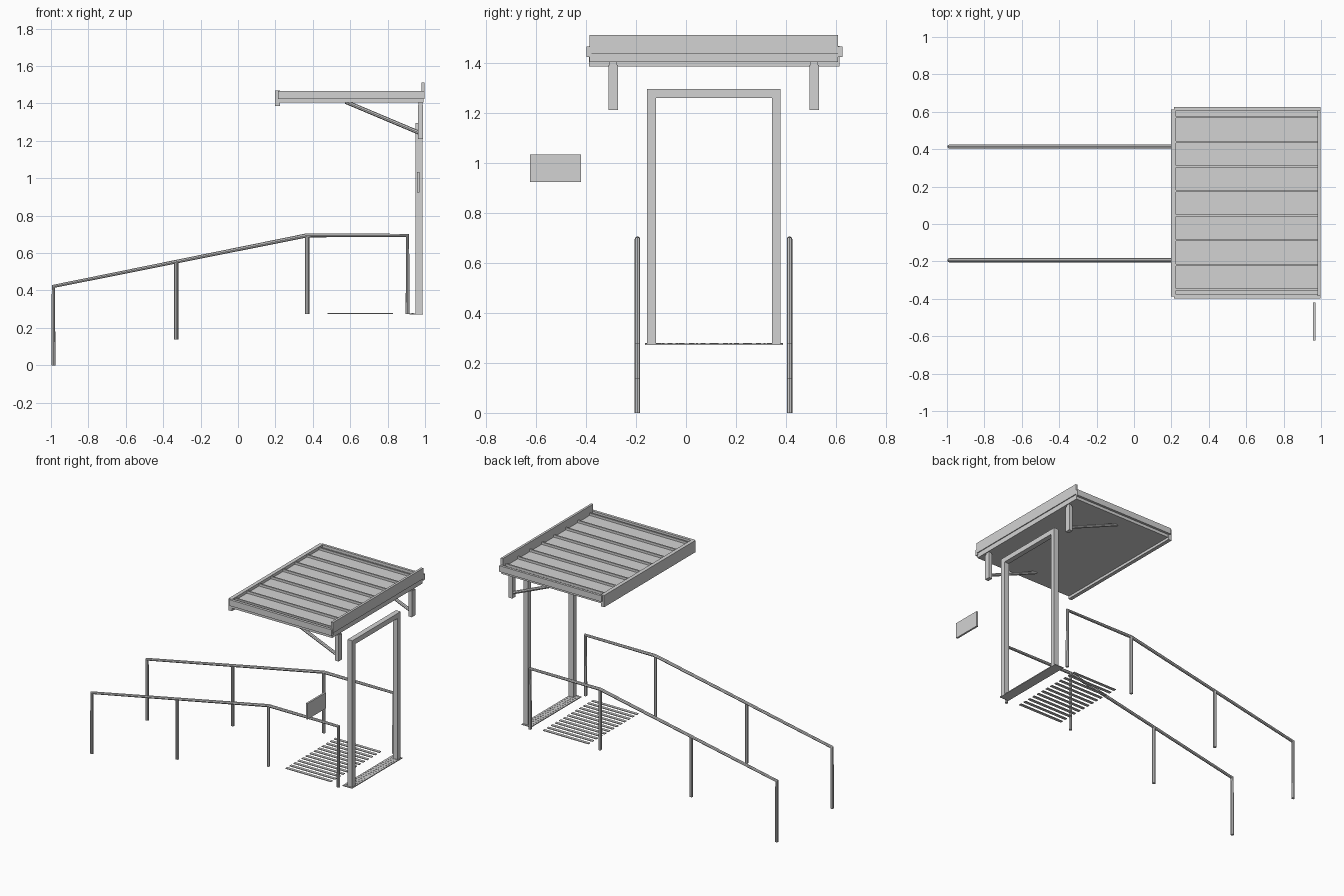
import bpy, bmesh
from mathutils import Matrix, Vector

old = bpy.data.objects.get("Cube")
if old:
    bpy.data.objects.remove(old, do_unlink=True)

GREY = (0.65, 0.65, 0.65, 1)
grey = bpy.data.materials.new("plain grey")
grey.use_nodes = True
grey.diffuse_color = GREY
grey.node_tree.nodes["Principled BSDF"].inputs["Base Color"].default_value = GREY


def add_object(name, mesh):
    mesh.materials.clear()
    mesh.materials.append(grey)
    obj = bpy.data.objects.new(name, mesh)
    bpy.context.collection.objects.link(obj)
    return obj


def boxes(name, *extents):
    """One object from boxes given as (x range, y range, z range)."""
    bm = bmesh.new()
    for ranges in extents:
        size = [b - a for a, b in ranges]
        centre = Vector([(a + b) / 2 for a, b in ranges])
        bmesh.ops.create_cube(
            bm, size=1, matrix=Matrix.Translation(centre) @ Matrix.Diagonal((*size, 1)))
    mesh = bpy.data.meshes.new(name)
    bm.to_mesh(mesh)
    bm.free()
    return add_object(name, mesh)


def tube(name, points, radius):
    """Round bar with mitred corners along a path."""
    curve = bpy.data.curves.new(name, "CURVE")
    curve.dimensions = "3D"
    curve.bevel_depth = radius
    curve.bevel_resolution = 2
    curve.use_fill_caps = True
    spline = curve.splines.new("POLY")
    spline.points.add(len(points) - 1)
    for p, co in zip(spline.points, points):
        p.co = (*co, 1)
    temp = bpy.data.objects.new(name + " path", curve)
    bpy.context.collection.objects.link(temp)
    depsgraph = bpy.context.evaluated_depsgraph_get()
    mesh = bpy.data.meshes.new_from_object(temp.evaluated_get(depsgraph))
    bpy.data.objects.remove(temp, do_unlink=True)
    obj = add_object(name, mesh)
    bpy.ops.object.select_all(action="DESELECT")
    obj.select_set(True)
    bpy.context.view_layer.objects.active = obj
    bpy.ops.object.shade_smooth_by_angle()
    return obj


FLOOR = 0.275

# Handrails with their posts
for side, y in (("right", -0.194), ("left", 0.414)):
    tube(f"{side}_handrail", [(-0.987, y, 0), (-0.987, y, 0.422), (0.37, y, 0.695),
                              (0.907, y, 0.695), (0.907, y, FLOOR)], 0.011)
    tube(f"{side}_ramp_post", [(-0.33, y, 0.137), (-0.33, y, 0.55)], 0.011)
    tube(f"{side}_landing_post", [(0.37, y, FLOOR), (0.37, y, 0.693)], 0.011)

# Door frame
depth = (0.95, 0.986)
boxes("door_frame",
      (depth, (-0.155, -0.12), (FLOOR, 1.26)),
      (depth, (0.343, 0.377), (FLOOR, 1.26)),
      (depth, (-0.155, 0.377), (1.26, 1.295)))

# Threshold plate with raised studs
boxes("threshold", ((0.918, 0.99), (-0.163, 0.388), (0.272, 0.278)))
bm = bmesh.new()
for row in range(3):
    for i in range(20):
        spot = (0.933 + row * 0.021, -0.145 + i * 0.027, 0.279)
        bmesh.ops.create_cone(bm, cap_ends=True, segments=8, radius1=0.005,
                              radius2=0.004, depth=0.003,
                              matrix=Matrix.Translation(spot))
studs = bpy.data.meshes.new("threshold_studs")
bm.to_mesh(studs)
bm.free()
add_object("threshold_studs", studs)

# Floor strips in front of the door
strips = []
for i in range(13):
    y = -0.163 + i * 0.0443
    strips.append(((0.478, 0.828), (y, y + 0.02), (0.274, 0.279)))
boxes("floor_strips", *strips)

# Wall sign beside the door
boxes("wall_sign", ((0.957, 0.97), (-0.623, -0.419), (0.923, 1.033)))

# Canopy: deck, side trims, front gutter and rear upstand
boxes("canopy_deck", ((0.216, 0.992), (-0.385, 0.607), (1.404, 1.448)))
boxes("canopy_side_trims",
      ((0.213, 0.997), (-0.397, -0.378), (1.424, 1.466)),
      ((0.213, 0.997), (0.608, 0.625), (1.424, 1.466)))
boxes("canopy_gutter", ((0.199, 0.225), (-0.388, 0.613), (1.386, 1.468)))
boxes("canopy_upstand", ((0.982, 0.998), (-0.385, 0.607), (1.438, 1.512)))

# Standing seams on the canopy
seams = []
for i in range(8):
    y = -0.35 + i * 0.1315
    seams.append(((0.222, 0.984), (y - 0.005, y + 0.005), (1.445, 1.464)))
boxes("canopy_seams", *seams)

# Brackets with diagonal struts
for side, y in (("right", -0.291), ("left", 0.513)):
    boxes(f"{side}_bracket",
          ((0.962, 0.989), (y - 0.019, y + 0.019), (1.211, 1.392)),
          ((0.966, 0.986), (y - 0.015, y + 0.015), (1.39, 1.406)))
    tube(f"{side}_strut", [(0.575, y, 1.409), (0.972, y, 1.242)], 0.011)
